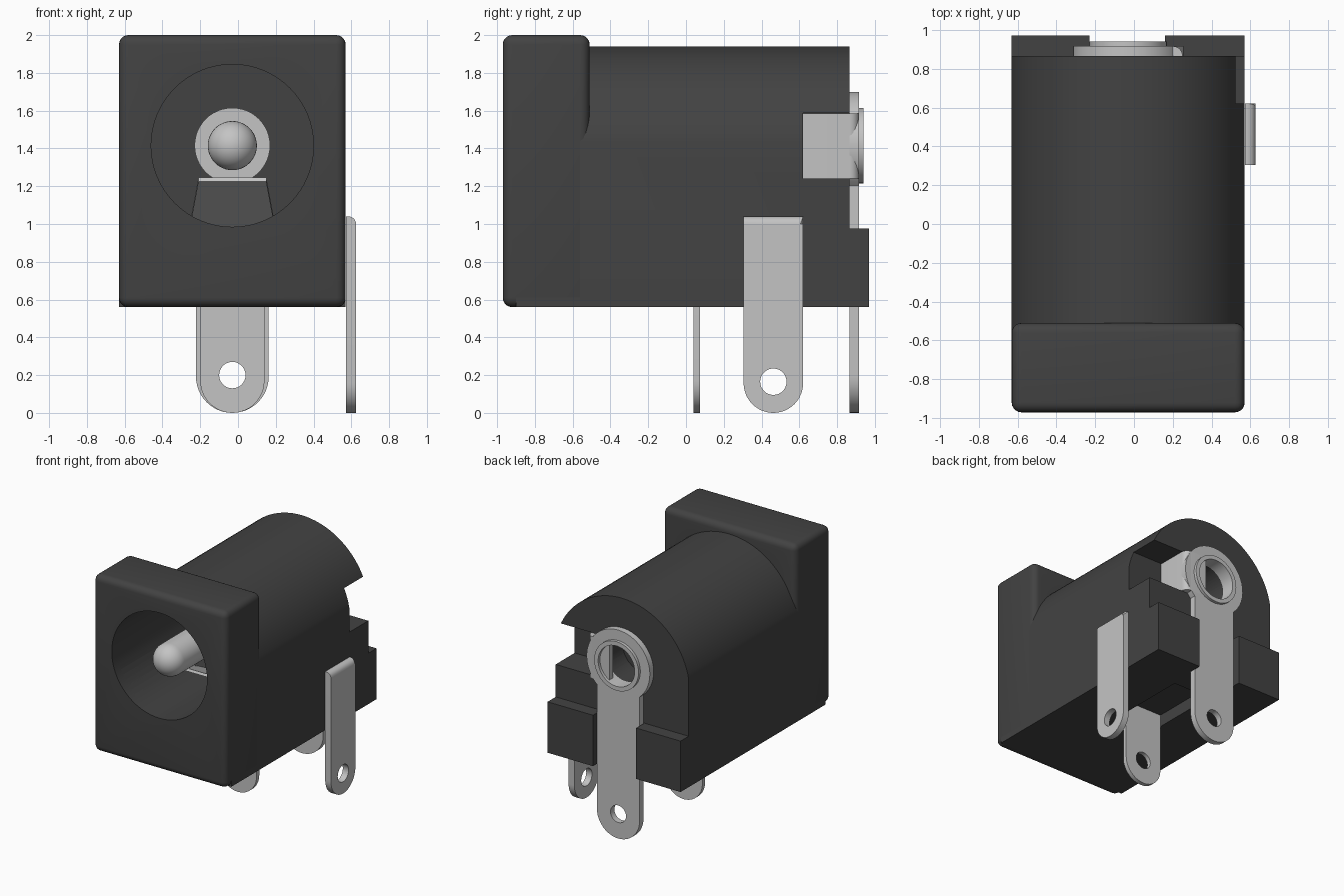
import bpy, bmesh, math
from mathutils import Vector

old = bpy.data.objects.get("Cube")
if old:
    bpy.data.objects.remove(old, do_unlink=True)

CX, CZ = -0.03, 1.415          # axis of the socket
HALF = math.pi / 2
IN_XZ = (HALF, 0, 0)           # flat outline standing across the model
IN_YZ = (HALF, 0, HALF)        # flat outline standing along the model


def make_material(name, value, roughness, metallic=0.0):
    m = bpy.data.materials.new(name)
    m.use_nodes = True
    colour = (value, value, value, 1)
    m.diffuse_color = colour
    bsdf = m.node_tree.nodes["Principled BSDF"]
    bsdf.inputs["Base Color"].default_value = colour
    bsdf.inputs["Roughness"].default_value = roughness
    return m


PLASTIC = make_material("dark plastic", 0.055, 0.6)
METAL = make_material("light metal", 0.55, 0.4)


def activate(obj):
    bpy.ops.object.select_all(action='DESELECT')
    obj.select_set(True)
    bpy.context.view_layer.objects.active = obj


def smooth(obj):
    activate(obj)
    bpy.ops.object.shade_smooth_by_angle(angle=math.radians(30))


def mesh_object(name, bm, mat):
    bmesh.ops.recalc_face_normals(bm, faces=bm.faces)
    me = bpy.data.meshes.new(name)
    bm.to_mesh(me)
    bm.free()
    me.materials.append(mat)
    obj = bpy.data.objects.new(name, me)
    bpy.context.collection.objects.link(obj)
    return obj


def box(name, x, y, z, mat, bevel=0):
    bm = bmesh.new()
    bmesh.ops.create_cube(bm, size=1)
    for v in bm.verts:
        v.co = Vector([(a + b) / 2 + c * (b - a) for c, (a, b) in zip(v.co, (x, y, z))])
    if bevel:
        bmesh.ops.bevel(bm, geom=bm.edges[:], offset=bevel, segments=5,
                        profile=0.5, affect='EDGES')
    return mesh_object(name, bm, mat)


def arc(cx, cy, r, a0, a1, n):
    return [(cx + r * math.cos(math.radians(a0 + (a1 - a0) * i / n)),
             cy + r * math.sin(math.radians(a0 + (a1 - a0) * i / n))) for i in range(n + 1)]


def circle(cx, cy, r, n=40):
    return arc(cx, cy, r, 0, 360, n)[:-1]


def plate(name, outlines, thickness, location, rotation, mat):
    """Solid sheet from an outline; further outlines become holes."""
    cu = bpy.data.curves.new(name, 'CURVE')
    cu.dimensions = '2D'
    cu.fill_mode = 'BOTH'
    cu.extrude = thickness / 2
    for pts in outlines:
        s = cu.splines.new('POLY')
        s.points.add(len(pts) - 1)
        for p, (x, y) in zip(s.points, pts):
            p.co = (x, y, 0, 1)
        s.use_cyclic_u = True
    obj = bpy.data.objects.new(name, cu)
    obj.location, obj.rotation_euler = location, rotation
    bpy.context.collection.objects.link(obj)
    activate(obj)
    bpy.ops.object.convert(target='MESH')
    obj = bpy.context.object
    bpy.ops.object.transform_apply(location=True, rotation=True, scale=True)
    bm = bmesh.new()
    bm.from_mesh(obj.data)
    bmesh.ops.remove_doubles(bm, verts=bm.verts, dist=0.0005)
    bmesh.ops.recalc_face_normals(bm, faces=bm.faces)
    bm.to_mesh(obj.data)
    bm.free()
    obj.data.materials.clear()
    obj.data.materials.append(mat)
    smooth(obj)
    return obj


def cylinder_y(name, r, y0, y1, mat):
    bm = bmesh.new()
    rings = [[bm.verts.new((x, y, z)) for x, z in circle(CX, CZ, r, 64)] for y in (y0, y1)]
    for ring in rings:
        bm.faces.new(ring)
    for i in range(64):
        j = (i + 1) % 64
        bm.faces.new((rings[0][i], rings[0][j], rings[1][j], rings[1][i]))
    return mesh_object(name, bm, mat)


def cut(obj, cutters):
    activate(obj)
    for c in cutters:
        m = obj.modifiers.new("cut", 'BOOLEAN')
        m.operation, m.solver, m.object = 'DIFFERENCE', 'EXACT', c
        bpy.ops.object.modifier_apply(modifier=m.name)
    smooth(obj)


# Housing: arched body and rounded front block
sides = [(-0.63, 0.56), (0.57, 0.56)]
body = plate("body", [sides + arc(CX, 1.33, 0.61, 10.4, 169.6, 40)], 1.765,
             (0, -0.0175, 0), IN_XZ, PLASTIC)
front = box("front_block", (-0.63, 0.57), (-0.97, -0.51), (0.56, 2.0), PLASTIC, 0.05)

# Openings: socket bore, rear hole, switch notch, underside recess
bore = cylinder_y("bore_cutter", 0.43, -1.2, 0.5, PLASTIC)
rear_hole = cylinder_y("rear_hole_cutter", 0.18, 0.6, 1.1, PLASTIC)
notch = box("notch_cutter", (0.2, 0.8), (0.62, 1.1), (1.24, 1.587), PLASTIC)
recess = box("recess_cutter", (-0.2, 0.14), (0.042, 0.65), (0.4, 0.66), PLASTIC)
cut(front, [bore])
cut(body, [bore, rear_hole, notch, recess])
for c in (bore, rear_hole, notch, recess):
    bpy.data.objects.remove(c, do_unlink=True)

# Rear feet either side of the back contact
for name, x in (("rear_foot_right", (-0.63, -0.23)), ("rear_foot_left", (0.16, 0.57))):
    box(name, x, (0.85, 0.97), (0.56, 0.975), PLASTIC)

# Back contact: ring on a long solder leg
w = 0.1925
back = arc(CX, CZ, 0.285, -47.5, 227.5, 48) + arc(CX, w, w, 180, 360, 24)
plate("back_contact", [back, circle(CX, CZ, 0.17), circle(CX, 0.2, 0.07, 28)], 0.05,
      (0, 0.891, 0), IN_XZ, METAL)
plate("back_rivet_rim", [circle(CX, CZ, 0.2), circle(CX, CZ, 0.165)], 0.12,
      (0, 0.88, 0), IN_XZ, METAL)

# Switch tab bent round the corner into the notch
tab = [(0.05, 0.868), (0.2, 0.868), (0.2, 0.62), (0.25, 0.62)]
tab += arc(0.2, 0.866, 0.05, 0, 90, 8) + [(0.05, 0.916)]
plate("switch_tab", [tab], 0.343, (0, 0, 1.4125), (0, 0, 0), METAL)

# Middle solder leg under the body
w = 0.17
leg = [(CX + w, 0.66), (CX - w, 0.66)] + arc(CX, w, w, 180, 360, 24)
plate("middle_leg", [leg, circle(CX, 0.2, 0.07, 28)], 0.035, (0, 0.057, 0), IN_XZ, METAL)

# Side solder leg with a rounded top edge
w = 0.1575
leg = [(0.4625 + w, 1.04), (0.4625 - w, 1.04)] + arc(0.4625, w, w, 180, 360, 24)
side = plate("side_leg", [leg, circle(0.4625, 0.165, 0.07, 28)], 0.052,
             (0.599, 0, 0), IN_YZ, METAL)
bm = bmesh.new()
bm.from_mesh(side.data)
top = [e for e in bm.edges if all(v.co.z > 1.03 and v.co.x > 0.61 for v in e.verts)]
bmesh.ops.bevel(bm, geom=top, offset=0.04, segments=5, profile=0.5, affect='EDGES')
bm.to_mesh(side.data)
bm.free()
smooth(side)

# Centre pin: domed tip, shaft and rear collar, turned about the socket axis
profile = [(0.13 * math.sin(math.radians(a)), -0.83 - 0.13 * math.cos(math.radians(a)))
           for a in range(0, 91, 9)]
profile += [(0.13, 0.35), (0.2, 0.35), (0.2, 0.52), (0, 0.52)]
bm = bmesh.new()
vs = [bm.verts.new((CX + r, y, CZ)) for r, y in profile]
es = [bm.edges.new(p) for p in zip(vs, vs[1:])]
bmesh.ops.spin(bm, geom=vs + es, cent=(CX, 0, CZ), axis=(0, 1, 0),
               angle=2 * math.pi, steps=48)
bmesh.ops.remove_doubles(bm, verts=bm.verts, dist=0.0005)
smooth(mesh_object("centre_pin", bm, METAL))

# Spring contact: tapered leaf rising forward inside the bore
bm = bmesh.new()
leaf = [(0.235, 0.03, 0.93), (0.18, -0.6, 1.225)]
lower = [bm.verts.new((CX + s * h, y, z)) for (h, y, z), s in
         ((leaf[0], -1), (leaf[0], 1), (leaf[1], 1), (leaf[1], -1))]
face = bm.faces.new(lower)
new = bmesh.ops.extrude_face_region(bm, geom=[face])["geom"]
bmesh.ops.translate(bm, vec=(0, 0.01, 0.02),
                    verts=[g for g in new if isinstance(g, bmesh.types.BMVert)])
mesh_object("spring_contact", bm, METAL)
